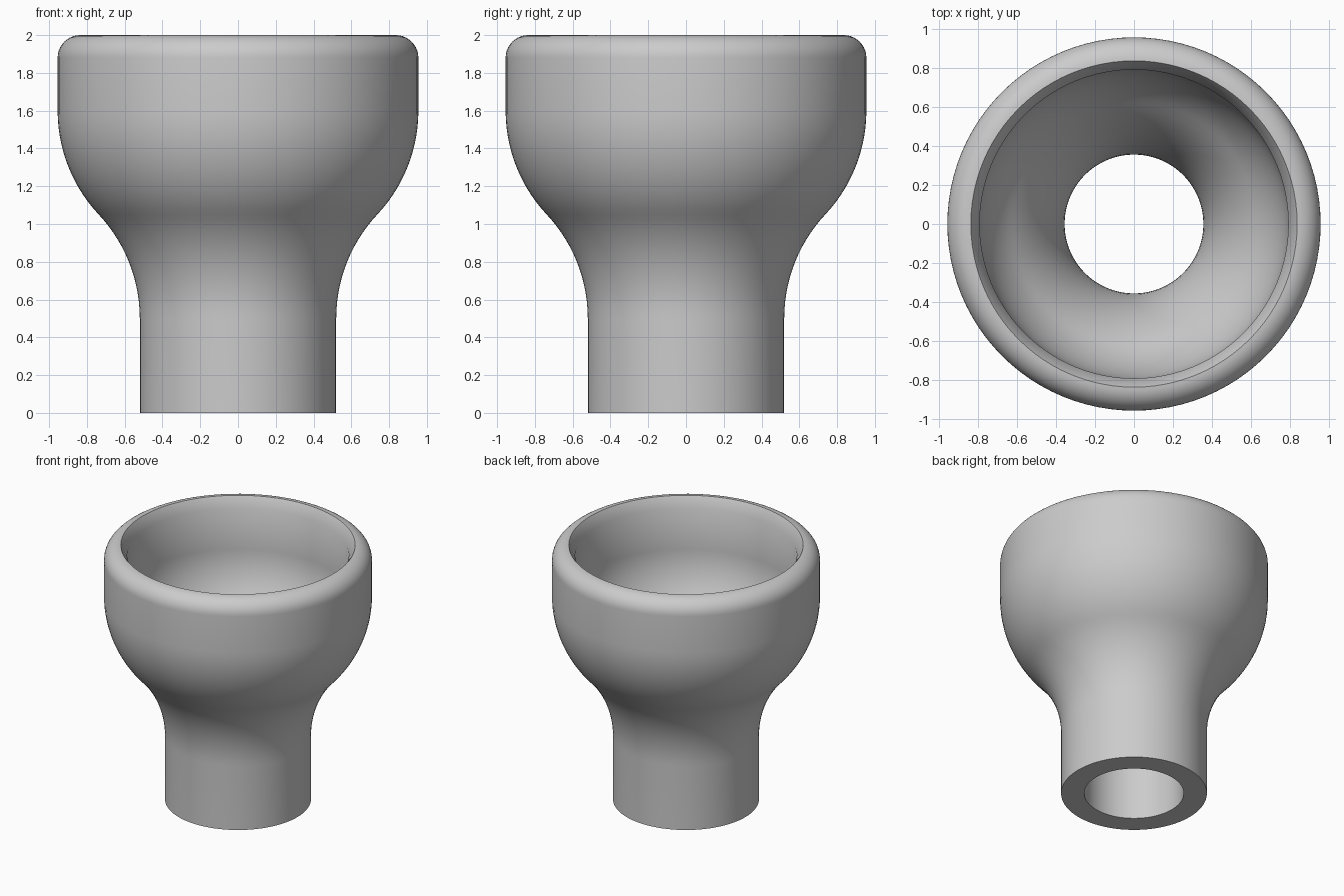
import bpy, bmesh
from math import sin, cos, radians, atan2, pi

if "Cube" in bpy.data.objects:
    bpy.data.objects.remove(bpy.data.objects["Cube"], do_unlink=True)

NECK, BOWL, WALL = 0.52, 0.955, 0.165   # outer radii and wall thickness
LOW, HIGH = 0.5, 1.6                    # heights where the S-curve starts and ends
TURN = 2 * atan2(BOWL - NECK, HIGH - LOW)
R = (HIGH - LOW) / sin(TURN) / 2        # radius of both flare arcs
LIP = 0.12


def arc(cx, cz, r, a0, a1, n):
    return [(cx + r * cos(a0 + (a1 - a0) * i / n),
             cz + r * sin(a0 + (a1 - a0) * i / n)) for i in range(n + 1)]


def flare(offset):
    """Neck-to-bowl S-curve, moved inward by offset."""
    lower = arc(NECK + R, LOW, R + offset, pi, pi - TURN, 14)
    upper = arc(BOWL - R, HIGH, R - offset, -TURN, 0, 14)
    return lower + upper[1:]


# Closed wall section: outside, rounded lip, bevelled mouth, inside
profile = [(NECK, 0)] + flare(0)
profile += arc(BOWL - LIP, 2 - LIP, LIP, 0, pi / 2, 10)
profile += [(BOWL - WALL, 1.92)] + flare(WALL)[::-1] + [(NECK - WALL, 0)]

# Revolve the section
bm = bmesh.new()
verts = [bm.verts.new((x, 0, z)) for x, z in profile]
edges = [bm.edges.new((a, b)) for a, b in zip(verts, verts[1:] + verts[:1])]
bmesh.ops.spin(bm, geom=verts + edges, cent=(0, 0, 0), axis=(0, 0, 1),
               angle=2 * pi, steps=96, use_merge=True)
bmesh.ops.remove_doubles(bm, verts=bm.verts, dist=0.0001)
bmesh.ops.recalc_face_normals(bm, faces=bm.faces)
mesh = bpy.data.meshes.new("flared_cup")
bm.to_mesh(mesh)
bm.free()
cup = bpy.data.objects.new("flared_cup", mesh)
bpy.context.collection.objects.link(cup)

# Plain grey finish
grey = bpy.data.materials.new("plain_grey")
grey.use_nodes = True
colour = (0.6, 0.6, 0.6, 1)
grey.diffuse_color = colour
grey.node_tree.nodes["Principled BSDF"].inputs["Base Color"].default_value = colour
mesh.materials.append(grey)

bpy.ops.object.select_all(action="DESELECT")
cup.select_set(True)
bpy.context.view_layer.objects.active = cup
bpy.ops.object.shade_smooth_by_angle(angle=radians(30))
